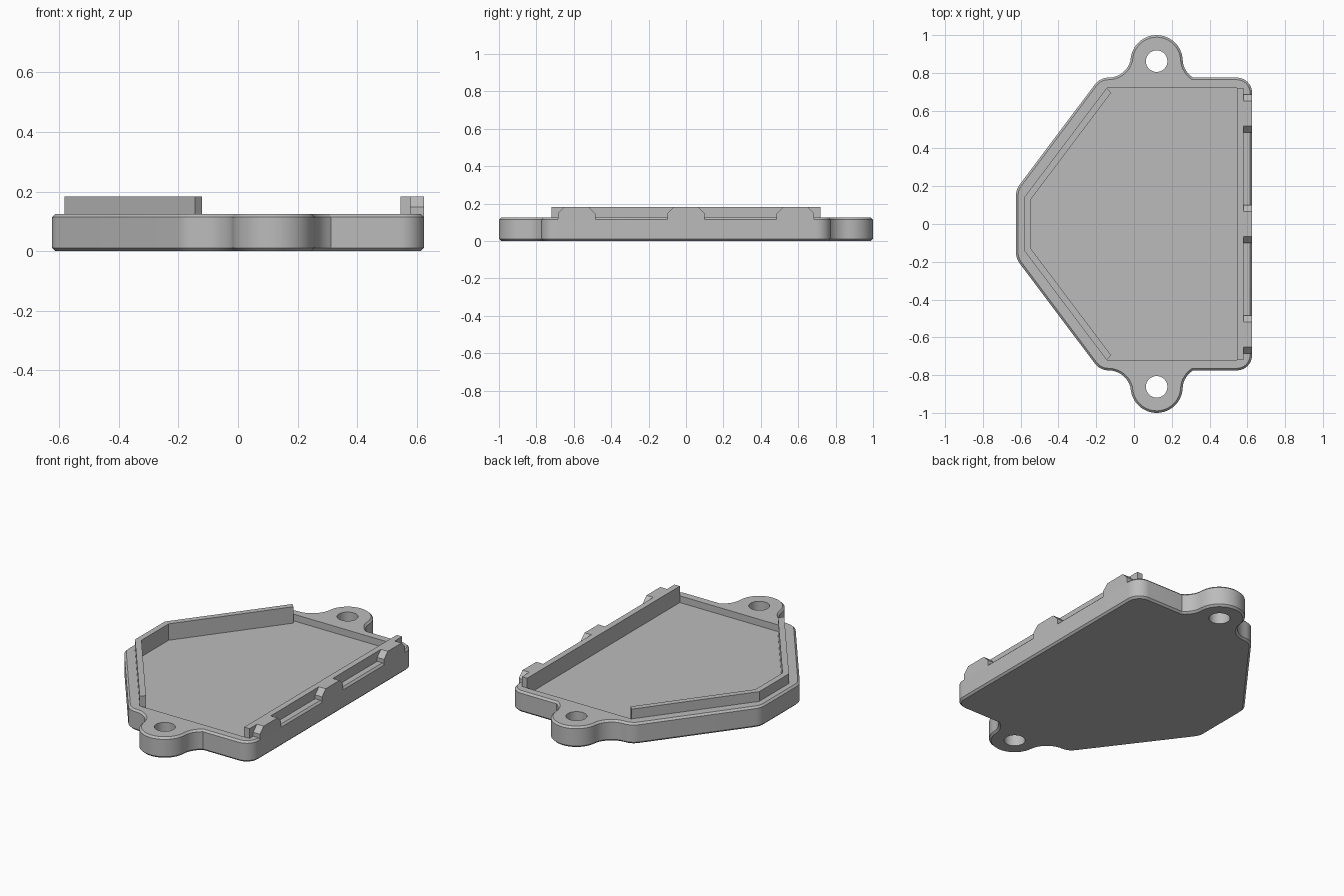
import bpy, bmesh, math
from mathutils import Vector

cube = bpy.data.objects.get("Cube")
if cube:
    bpy.data.objects.remove(cube)

grey = bpy.data.materials.new("plain grey")
grey.use_nodes = True
grey.diffuse_color = (0.5, 0.5, 0.5, 1)
grey.node_tree.nodes["Principled BSDF"].inputs["Base Color"].default_value = (0.5, 0.5, 0.5, 1)


def arc(cx, cy, r, start, end, n=10):
    """Points on an arc, angles in degrees."""
    angles = [math.radians(start + (end - start) * i / n) for i in range(n + 1)]
    return [(cx + r * math.cos(a), cy + r * math.sin(a)) for a in angles]


def mirrored(half):
    """Close a half outline by mirroring it across y = 0."""
    return half + [(x, -y) for x, y in reversed(half)]


def prism(name, points, low, high, along="z"):
    """Extrude an outline along z (points are x, y) or x (points are y, z)."""
    bm = bmesh.new()
    place = (lambda a, b: (a, b, low)) if along == "z" else (lambda a, b: (low, a, b))
    face = bm.faces.new([bm.verts.new(place(a, b)) for a, b in points])
    new = bmesh.ops.extrude_face_region(bm, geom=[face])["geom"]
    step = Vector((0, 0, high - low) if along == "z" else (high - low, 0, 0))
    bmesh.ops.translate(bm, vec=step, verts=[v for v in new if isinstance(v, bmesh.types.BMVert)])
    bmesh.ops.recalc_face_normals(bm, faces=bm.faces)
    mesh = bpy.data.meshes.new(name)
    bm.to_mesh(mesh)
    bm.free()
    mesh.materials.append(grey)
    obj = bpy.data.objects.new(name, mesh)
    bpy.context.collection.objects.link(obj)
    return obj


def activate(obj):
    bpy.ops.object.select_all(action="DESELECT")
    obj.select_set(True)
    bpy.context.view_layer.objects.active = obj


def cut(obj, cutter):
    cutter.hide_render = True
    mod = obj.modifiers.new("cut", "BOOLEAN")
    mod.operation, mod.solver, mod.object = "DIFFERENCE", "EXACT", cutter
    activate(obj)
    bpy.ops.object.modifier_apply(modifier=mod.name)
    bpy.data.objects.remove(cutter)


RIM, FLOOR, TOP = 0.125, 0.085, 0.183
EAR_X, EAR_Y = 0.12, 0.862

# Plate with two mounting ears and chamfered outer edges
outline = mirrored(
    arc(0.545, 0.695, 0.08, 0, 90)
    + arc(0.377, 0.876, 0.12, 237, 190, 6)
    + arc(EAR_X, EAR_Y, 0.138, 3, 172, 24)
    + arc(-0.135, 0.895, 0.12, -16, -90, 9)
    + arc(-0.135, 0.685, 0.09, 99, 143.13, 6)
    + arc(-0.525, 0.149, 0.1, 143.13, 180, 6))
plate = prism("plate", outline, 0, RIM)
bevel = plate.modifiers.new("chamfer", "BEVEL")
bevel.width, bevel.segments = 0.011, 1
bevel.use_clamp_overlap = False
bevel.limit_method, bevel.angle_limit = "ANGLE", math.radians(70)
activate(plate)
bpy.ops.object.modifier_apply(modifier=bevel.name)

# Shallow tray and the screw holes
tray = mirrored([(0.58, 0.72), (-0.145, 0.72), (-0.582, 0.14)])
cut(plate, prism("tray_cutter", tray, FLOOR, 0.3))
for side in (1, -1):
    hole = arc(EAR_X, side * EAR_Y, 0.057, 0, 352.5, 47)
    cut(plate, prism("hole_cutter", hole, -0.1, 0.3))
activate(plate)
bpy.ops.object.shade_smooth_by_angle(angle=math.radians(25))

# Raised lip following the pointed side of the tray
outer = [(-0.145, 0.72), (-0.582, 0.14)]
inner = [(-0.548, 0.128), (-0.121, 0.695)]
band = outer + [(x, -y) for x, y in reversed(outer)]
band += [(x, -y) for x, y in reversed(inner)] + inner
prism("pointed_lip", band, FLOOR - 0.01, TOP)

# Straight lip on the flat side
prism("straight_lip", mirrored([(0.58, 0.72), (0.545, 0.72)]), FLOOR - 0.01, TOP)

# Chamfered tabs outside the straight lip
for name, a, b in (("front_tab", -0.685, -0.485),
                   ("middle_tab", -0.1, 0.1),
                   ("back_tab", 0.485, 0.685)):
    c = 0.035
    profile = [(a, 0.114), (b, 0.114), (b, TOP - c), (b - c, TOP), (a + c, TOP), (a, TOP - c)]
    prism(name, profile, 0.58, 0.625, "x")
